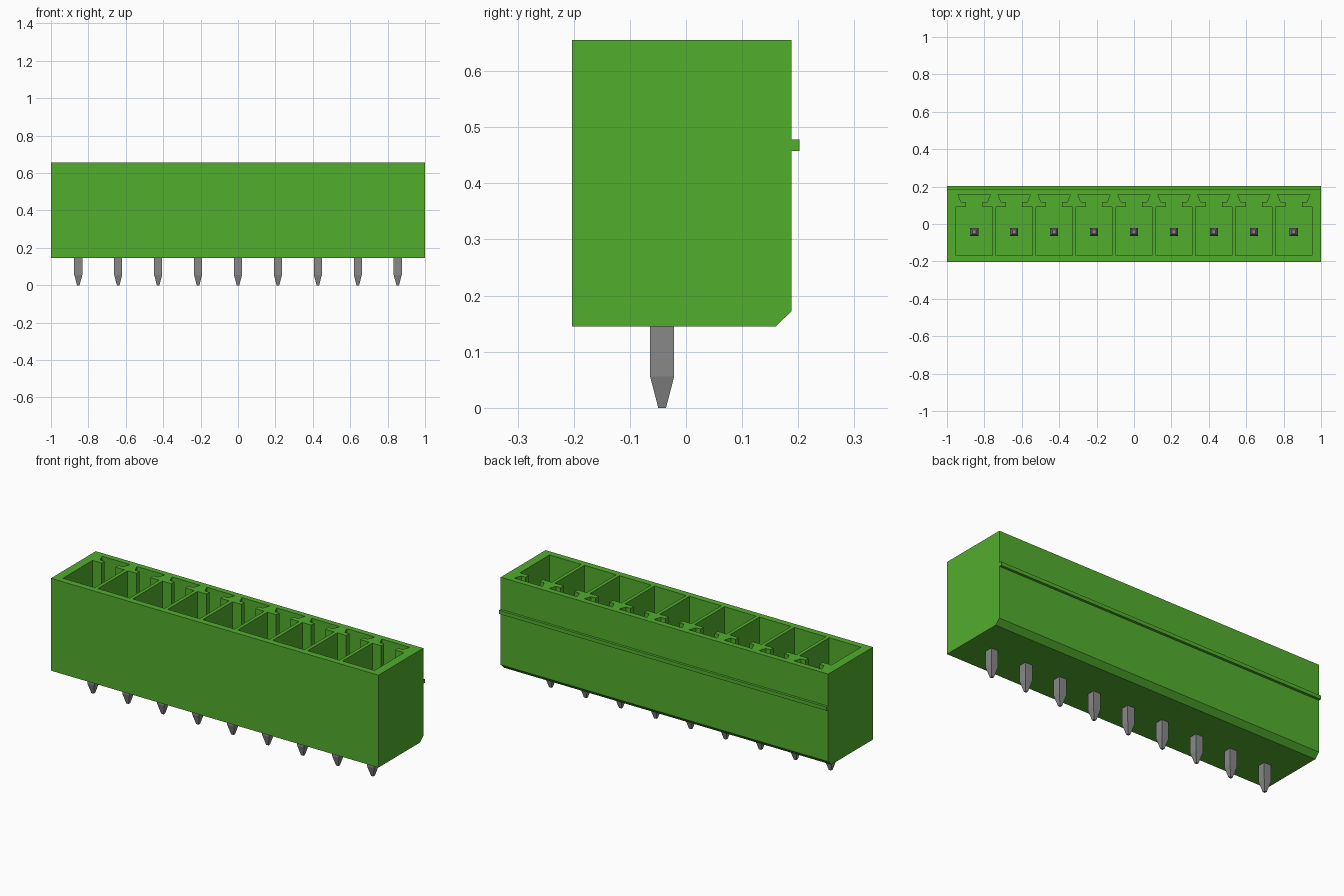
import bpy, bmesh
from mathutils import Vector

cube = bpy.data.objects.get("Cube")
if cube:
    bpy.data.objects.remove(cube, do_unlink=True)

PITCH, COUNT = 0.2135, 9
CENTRES = [(i - (COUNT - 1) / 2) * PITCH for i in range(COUNT)]
PIN_Y = -0.0425
FLOOR, TOP = 0.28, 0.655


def material(name, rgb, rough):
    m = bpy.data.materials.new(name)
    m.use_nodes = True
    m.diffuse_color = (*rgb, 1)
    b = m.node_tree.nodes["Principled BSDF"]
    b.inputs["Base Color"].default_value = (*rgb, 1)
    b.inputs["Roughness"].default_value = rough
    return m


GREEN = material("green plastic", (0.084, 0.418, 0.027), 0.6)
GREY = material("grey metal", (0.25, 0.25, 0.25), 0.5)


def loft(bm, rings):
    """Skin a closed solid through rings of equal point count."""
    loops = [[bm.verts.new(p) for p in r] for r in rings]
    n = len(loops[0])
    for a, b in zip(loops, loops[1:]):
        for i in range(n):
            j = (i + 1) % n
            bm.faces.new((a[i], a[j], b[j], b[i]))
    bm.faces.new(loops[0][::-1])
    bm.faces.new(loops[-1])


def finish(bm, name, mat):
    bmesh.ops.recalc_face_normals(bm, faces=bm.faces)
    me = bpy.data.meshes.new(name)
    bm.to_mesh(me)
    bm.free()
    me.materials.append(mat)
    ob = bpy.data.objects.new(name, me)
    bpy.context.collection.objects.link(ob)
    return ob


# Housing: side profile (y, z) with chamfered rear edge and rear rib
profile = [(-0.203, 0.145), (0.16, 0.145), (0.188, 0.172), (0.188, 0.458),
           (0.202, 0.458), (0.202, 0.478), (0.188, 0.478), (0.188, TOP), (-0.203, TOP)]
bm = bmesh.new()
loft(bm, [[Vector((x, y, z)) for y, z in profile] for x in (-1, 1)])
housing = finish(bm, "housing", GREEN)

# Sockets: square well, narrow neck and flared keying slot, one per contact
half = [(0.097, -0.168), (0.097, 0.09), (0.043, 0.09), (0.043, 0.117),
        (0.070, 0.117), (0.086, 0.157)]
outline = half + [(-x, y) for x, y in reversed(half)]
bm = bmesh.new()
for cx in CENTRES:
    loft(bm, [[Vector((cx + x, y, z)) for x, y in outline] for z in (FLOOR, TOP + 0.1)])
cutter = finish(bm, "socket_cutter", GREEN)
cutter.hide_render = True

mod = housing.modifiers.new("sockets", "BOOLEAN")
mod.operation = "DIFFERENCE"
mod.solver = "EXACT"
mod.object = cutter
bpy.context.view_layer.update()
cut = bpy.data.meshes.new_from_object(
    housing.evaluated_get(bpy.context.evaluated_depsgraph_get()))
housing.modifiers.clear()
housing.data = cut
cut.name = "housing"
bpy.data.objects.remove(cutter, do_unlink=True)

# Contact pins: square posts tapered at both ends (height, half width)
sections = [(0.0, 0.007), (0.056, 0.0215), (0.50, 0.0215), (0.55, 0.010)]
for k, cx in enumerate(CENTRES):
    bm = bmesh.new()
    loft(bm, [[Vector((cx + sx * w, PIN_Y + sy * w, z))
               for sx, sy in ((-1, -1), (1, -1), (1, 1), (-1, 1))]
              for z, w in sections])
    finish(bm, f"contact_pin_{k + 1}", GREY)
